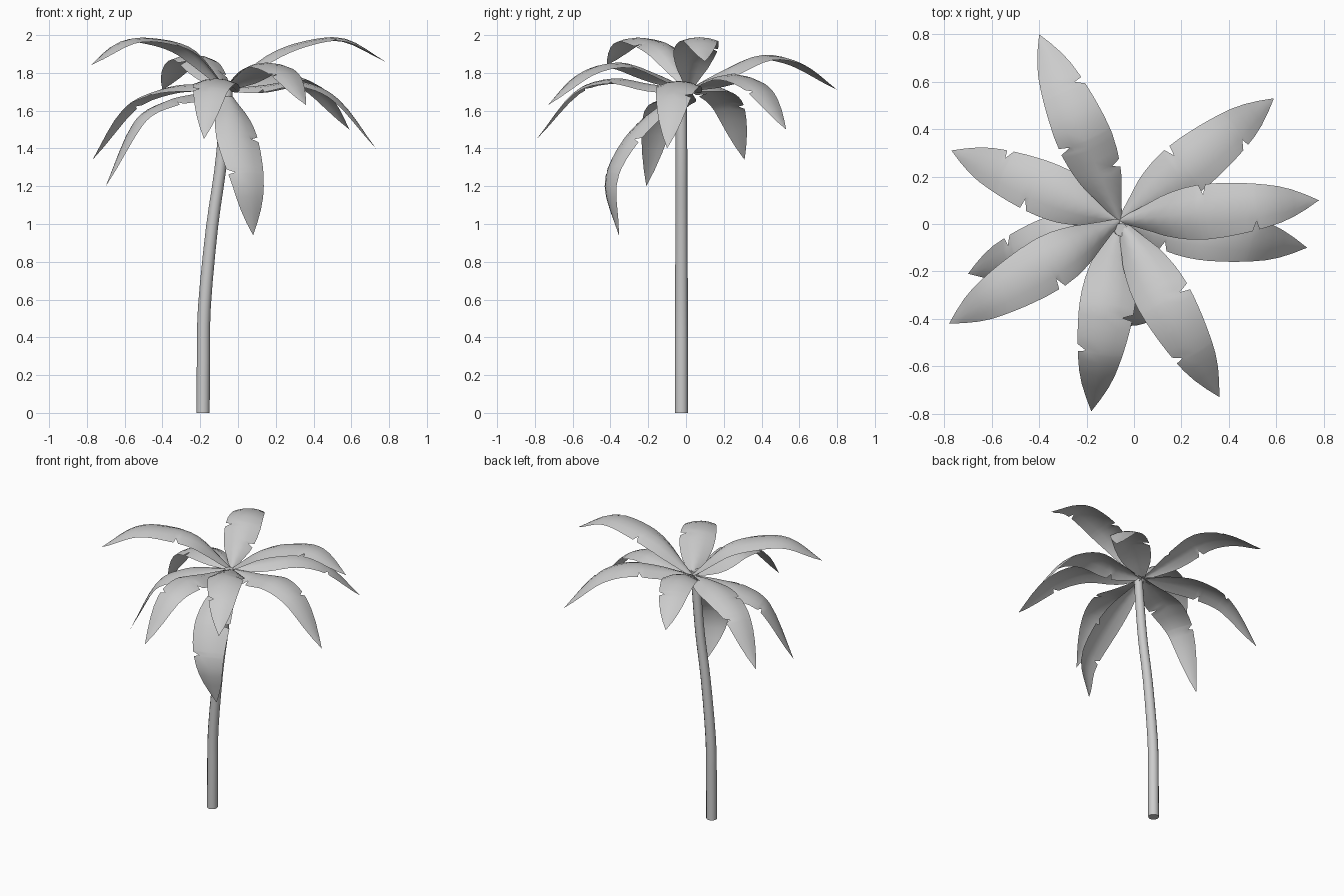
import bpy, bmesh, math
from mathutils import Vector

cube = bpy.data.objects.get("Cube")
if cube:
    bpy.data.objects.remove(cube)

grey = bpy.data.materials.new("plain_grey")
grey.use_nodes = True
grey.diffuse_color = (0.6, 0.6, 0.6, 1)
grey.node_tree.nodes["Principled BSDF"].inputs["Base Color"].default_value = (0.6, 0.6, 0.6, 1)

UP = Vector((0, 0, 1))
ROOT = Vector((-0.06, 0.015, 1.715))


def finish(name, bm, recalc=False):
    if recalc:
        bmesh.ops.recalc_face_normals(bm, faces=bm.faces)
    mesh = bpy.data.meshes.new(name)
    bm.to_mesh(mesh)
    bm.free()
    mesh.materials.append(grey)
    obj = bpy.data.objects.new(name, mesh)
    bpy.context.collection.objects.link(obj)
    bpy.ops.object.select_all(action="DESELECT")
    obj.select_set(True)
    bpy.context.view_layer.objects.active = obj
    bpy.ops.object.shade_smooth_by_angle(angle=math.radians(50))
    return obj


def along(points, t):
    """Point on a smooth curve through all the points, t from 0 to 1."""
    last = len(points) - 1
    i = min(int(t * last), last - 1)
    u = t * last - i
    b, c = points[i], points[i + 1]
    a = points[i - 1] if i else b * 2 - c
    d = points[i + 2] if i + 2 <= last else c * 2 - b
    return 0.5 * (b * 2 + (c - a) * u + (a * 2 - b * 5 + c * 4 - d) * u**2
                  + (b * 3 - a - c * 3 + d) * u**3)


# Leaf half width at even steps from root to tip
WIDTHS = [0.012, 0.05, 0.088, 0.108, 0.117, 0.115, 0.108, 0.096, 0.08, 0.05, 0.0]


def half_width(t):
    f = t * (len(WIDTHS) - 1)
    i = min(int(f), len(WIDTHS) - 2)
    return WIDTHS[i] + (WIDTHS[i + 1] - WIDTHS[i]) * (f - i)


def frond(name, path, notches):
    """Arched leaf blade; notches are (side, t) with side +1 left, -1 right."""
    rows = {i / 16 for i in range(17)}
    for _, t in notches:
        rows = {r for r in rows if abs(r - t) > 0.03}
        rows |= {t - 0.025, t, t + 0.012}
    heading = path[-1] - path[0]
    heading.z = 0
    side = UP.cross(heading).normalized()
    bm = bmesh.new()
    grid = []
    for t in sorted(rows):
        tangent = along(path, min(t + 0.01, 1)) - along(path, max(t - 0.01, 0))
        normal = tangent.cross(side).normalized()
        droop = 0.18 + 0.5 * (1 - t) ** 3
        row = []
        for c in (-1, -0.5, 0, 0.5, 1):
            w = half_width(t)
            if (c, t) in notches:
                w *= 0.62
            row.append(bm.verts.new(along(path, t) + side * c * w - normal * droop * w * c * c))
        grid.append(row)
    for r0, r1 in zip(grid, grid[1:]):
        for k in range(4):
            bm.faces.new((r0[k], r1[k], r1[k + 1], r0[k + 1]))
    bmesh.ops.remove_doubles(bm, verts=bm.verts, dist=0.0005)
    for f in bm.faces:
        f.normal_update()
    if sum(f.normal.z for f in bm.faces) < 0:
        bmesh.ops.reverse_faces(bm, faces=bm.faces)
    return finish(name, bm)


# Fronds: tip x, tip y, heights at four even steps outward, notches
FRONDS = {
    "back_frond": (-0.40, 0.80, (1.82, 1.895, 1.85, 1.71), [(-1, 0.72), (1, 0.42), (-1, 0.25)]),
    "back_left_frond": (0.59, 0.53, (1.77, 1.79, 1.71, 1.50), [(1, 0.42), (-1, 0.75)]),
    "left_upper_frond": (0.78, 0.10, (1.89, 1.97, 1.98, 1.86), [(1, 0.42), (-1, 0.68)]),
    "left_lower_frond": (0.73, -0.10, (1.735, 1.755, 1.66, 1.40), [(-1, 0.25), (1, 0.7)]),
    "front_left_frond": (0.36, -0.73, (1.80, 1.855, 1.80, 1.63), [(1, 0.45), (-1, 0.75)]),
    "front_frond": (-0.18, -0.79, (1.74, 1.77, 1.70, 1.45), [(1, 0.5), (-1, 0.7)]),
    "front_right_frond": (-0.78, -0.42, (1.92, 1.98, 1.97, 1.84), [(1, 0.42)]),
    "back_right_frond": (-0.77, 0.31, (1.74, 1.71, 1.61, 1.34), [(1, 0.53), (-1, 0.72)]),
    "right_lower_frond": (-0.70, -0.21, (1.69, 1.65, 1.54, 1.20), [(-1, 0.72), (1, 0.45)]),
}
for name, (x, y, heights, notches) in FRONDS.items():
    path = [ROOT]
    for i, z in enumerate(heights, 1):
        p = ROOT.lerp(Vector((x, y, z)), i / 4)
        p.z = z
        path.append(p)
    frond(name, path, notches)

# Lowest frond hangs down and curls back toward the trunk
hanging = [(-0.02, -0.2, 1.58), (0.02, -0.35, 1.4), (0.06, -0.415, 1.2), (0.08, -0.355, 0.94)]
frond("hanging_frond", [ROOT] + [Vector(p) for p in hanging], [(1, 0.42), (-1, 0.66)])

# Trunk: leaning tube with capped ends, as (x, z, radius)
TRUNK = [(-0.185, 0, 0.035), (-0.183, 0.28, 0.035), (-0.178, 0.56, 0.034), (-0.138, 0.98, 0.032),
         (-0.095, 1.28, 0.031), (-0.07, 1.54, 0.03), (-0.055, 1.73, 0.028)]
SIDES = 12
bm = bmesh.new()
rings = []
spine = [Vector(p) for p in TRUNK]
for i in range(19):
    x, z, r = along(spine, i / 18)
    rings.append([bm.verts.new((x + r * math.cos(a), -0.024 + r * math.sin(a), z))
                  for a in (2 * math.pi * k / SIDES for k in range(SIDES))])
for r0, r1 in zip(rings, rings[1:]):
    for k in range(SIDES):
        n = (k + 1) % SIDES
        bm.faces.new((r0[k], r0[n], r1[n], r1[k]))
bm.faces.new(rings[0])
bm.faces.new(rings[-1])
finish("trunk", bm, recalc=True)
